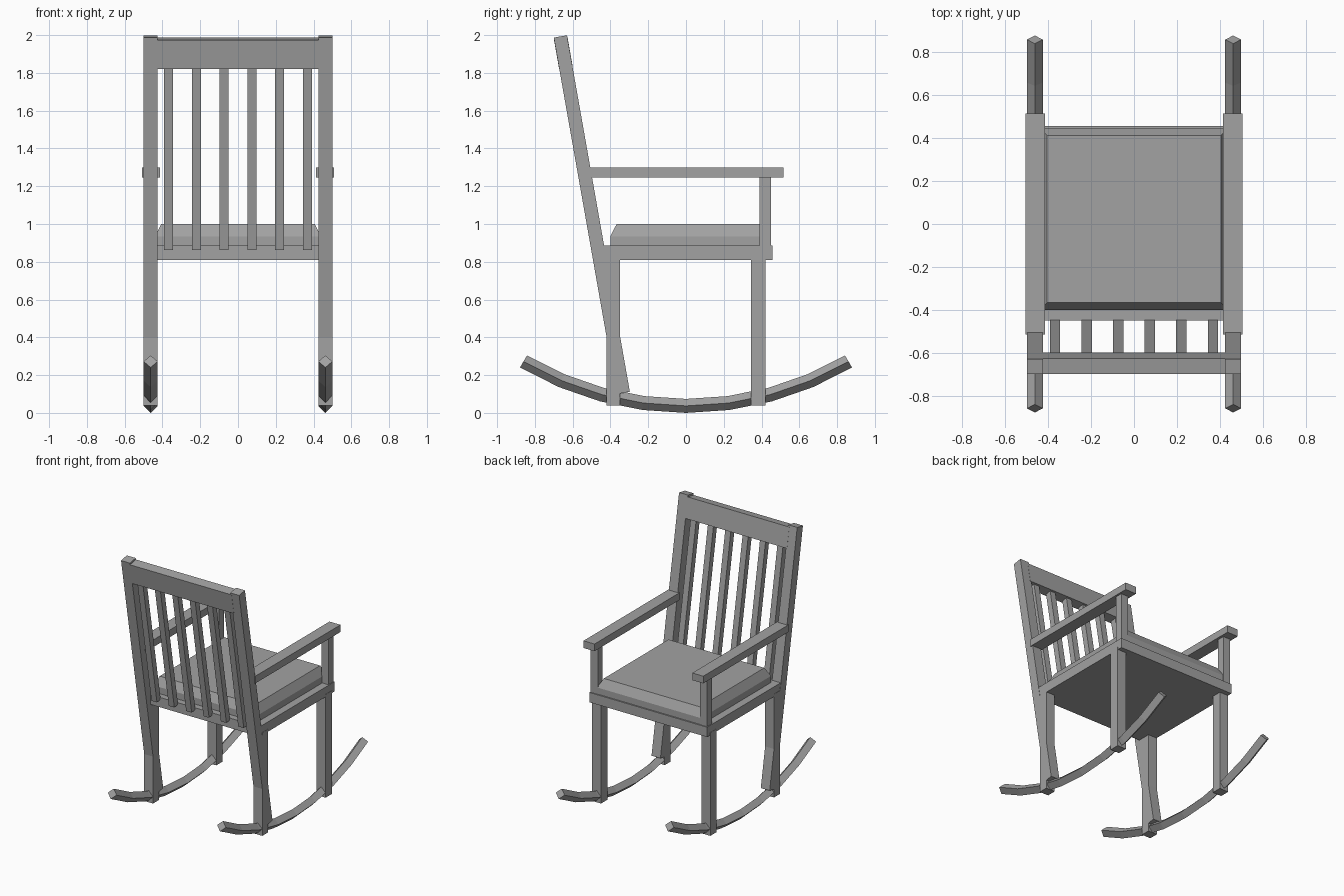
import bpy, bmesh, math
from mathutils import Matrix, Vector

if "Cube" in bpy.data.objects:
    bpy.data.objects.remove(bpy.data.objects["Cube"])

grey = bpy.data.materials.new("grey wood")
grey.use_nodes = True
GREY = (0.36, 0.36, 0.36, 1)
grey.diffuse_color = GREY
grey.node_tree.nodes["Principled BSDF"].inputs["Base Color"].default_value = GREY

TILT = math.radians(10)


def finish(name, bm):
    bmesh.ops.recalc_face_normals(bm, faces=bm.faces)
    mesh = bpy.data.meshes.new(name)
    bm.to_mesh(mesh)
    bm.free()
    mesh.materials.append(grey)
    obj = bpy.data.objects.new(name, mesh)
    bpy.context.collection.objects.link(obj)
    return obj


def mirrored(obj):
    obj.modifiers.new("other side", 'MIRROR').use_axis[0] = True
    return obj


def block(name, center, size, tilt=0.0):
    bm = bmesh.new()
    place = Matrix.Translation(center) @ Matrix.Rotation(tilt, 4, 'X')
    bmesh.ops.create_cube(bm, size=1, matrix=place @ Matrix.Diagonal((*size, 1)))
    return finish(name, bm)


def box(name, x, y, z):
    spans = (x, y, z)
    return block(name, [(a + b) / 2 for a, b in spans], [b - a for a, b in spans])


def back_bar(name, x, width, depth, z0, z1):
    # bar lying in the reclined plane of the backrest
    z = (z0 + z1) / 2
    y = -0.665 + (1.993 - z) * math.tan(TILT)
    return block(name, (x, y, z), (width, depth, (z1 - z0) / math.cos(TILT)), TILT)


# Legs, stiles and arms, mirrored to both sides
LEG_X = (0.425, 0.5)
mirrored(box("front_legs", LEG_X, (0.345, 0.42), (0.04, 0.83)))
mirrored(box("back_legs", LEG_X, (-0.42, -0.35), (0.04, 0.83)))
mirrored(back_bar("back_stiles", 0.4625, 0.075, 0.071, 0.106, 1.993))
mirrored(box("arm_posts", (0.432, 0.492), (0.39, 0.45), (0.87, 1.26)))
mirrored(box("armrests", (0.414, 0.507), (-0.515, 0.515), (1.245, 1.3)))

# Backrest rail and slats
back_bar("top_rail", 0, 0.87, 0.073, 1.826, 1.98)
for i in range(6):
    back_bar(f"back_slat_{i + 1}", (i - 2.5) * 0.147, 0.047, 0.045, 0.866, 1.86)

# Seat board
box("seat_board", (-0.498, 0.498), (-0.45, 0.457), (0.81, 0.885))

# Cushion with sloped upper edges
bm = bmesh.new()
loops = []
for z, inset in ((0.88, 0), (0.935, 0), (1.0, 0.034)):
    hx, hy = 0.44 - inset, 0.424 - inset
    loops.append([bm.verts.new((sx * hx, 0.023 + sy * hy, z))
                  for sx, sy in ((-1, -1), (1, -1), (1, 1), (-1, 1))])
for low, high in zip(loops, loops[1:]):
    for i in range(4):
        j = (i + 1) % 4
        bm.faces.new((low[i], low[j], high[j], high[i]))
bm.faces.new(loops[0])
bm.faces.new(loops[-1])
finish("seat_cushion", bm)

# Rockers: diamond section swept along an arc of eight segments
R, HALF, SWEEP = 1.69, 0.037, math.radians(30.6)
bm = bmesh.new()
rings = []
for k in range(9):
    a = SWEEP * (k / 4 - 1)
    out = Vector((0, math.sin(a), -math.cos(a)))
    mid = Vector((0.4625, 0, HALF + R)) + out * R
    side = Vector((HALF, 0, 0))
    rings.append([bm.verts.new(mid + d) for d in (out * HALF, side, -out * HALF, -side)])
for r, s in zip(rings, rings[1:]):
    for i in range(4):
        j = (i + 1) % 4
        bm.faces.new((r[i], r[j], s[j], s[i]))
bm.faces.new(rings[0])
bm.faces.new(rings[-1])
mirrored(finish("rockers", bm))
